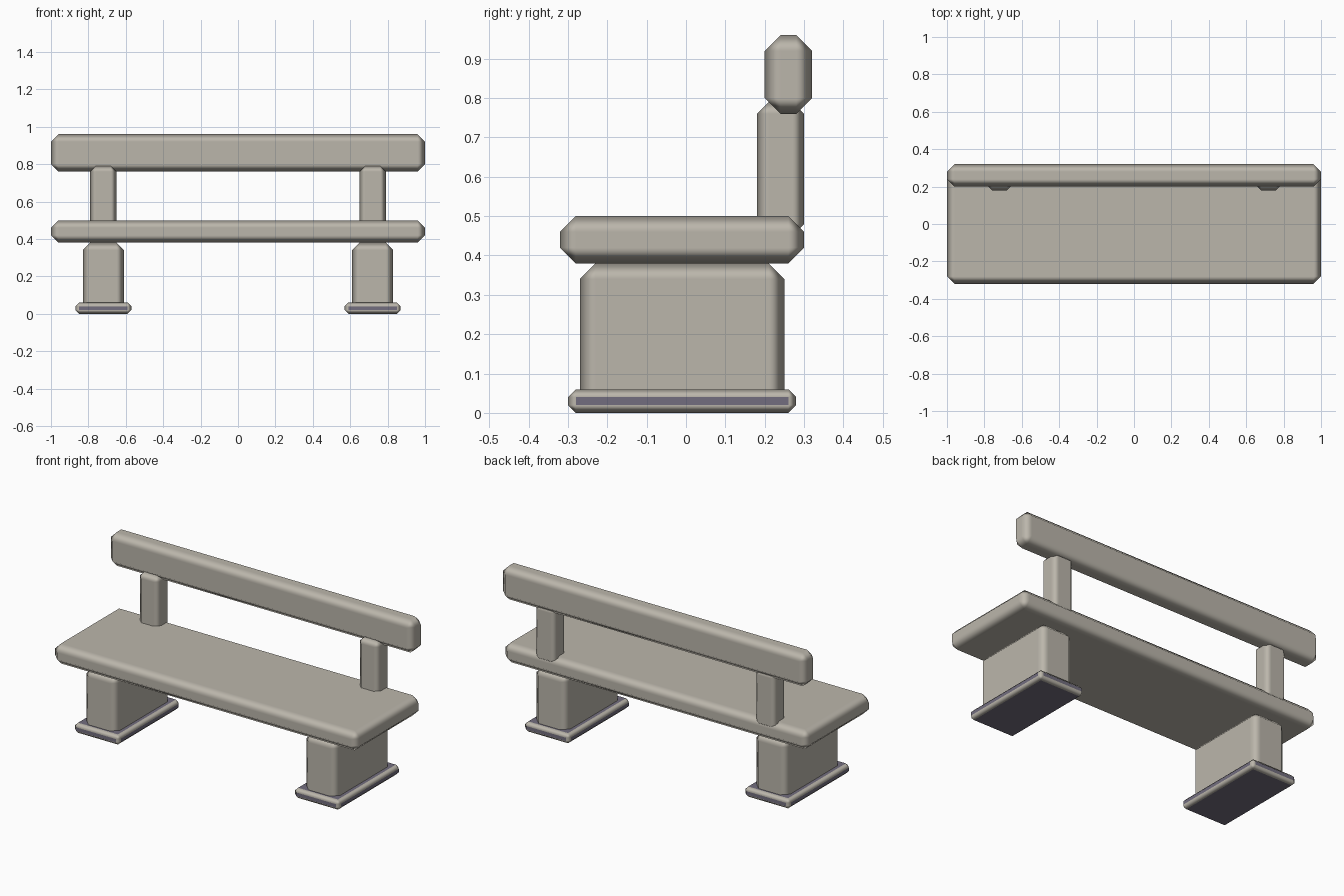
import bpy

if "Cube" in bpy.data.objects:
    bpy.data.objects.remove(bpy.data.objects["Cube"])


def material(name, rgb):
    m = bpy.data.materials.new(name)
    m.diffuse_color = (*rgb, 1)
    m.use_nodes = True
    m.node_tree.nodes["Principled BSDF"].inputs["Base Color"].default_value = m.diffuse_color
    return m


stone = material("stone", (0.50, 0.47, 0.41))
dark = material("dark_stone", (0.17, 0.155, 0.21))


def block(name, x, y, z, chamfer, face_mat=None):
    """Chamfered box from (min, max) ranges; face_mat colours the flat faces only."""
    lo, hi = zip(x, y, z)
    bpy.ops.mesh.primitive_cube_add(size=1, location=[(a + b) / 2 for a, b in zip(lo, hi)])
    ob = bpy.context.object
    ob.name = name
    ob.scale = [b - a for a, b in zip(lo, hi)]
    bpy.ops.object.transform_apply(location=False, rotation=False, scale=True)
    ob.data.materials.append(stone)
    if face_mat:
        ob.data.materials.append(face_mat)
    for p in ob.data.polygons:
        p.use_smooth = True
        p.material_index = 1 if face_mat else 0
    bev = ob.modifiers.new("chamfer", 'BEVEL')
    bev.width = chamfer
    bev.segments = 1
    bev.material = 0
    bev.harden_normals = True
    return ob


# Long planks
block("seat", (-1, 1), (-0.32, 0.30), (0.38, 0.50), 0.04)
block("backrest", (-1, 1), (0.20, 0.32), (0.76, 0.96), 0.04)

# Supports on both sides
for side, cx in (("left", -0.72), ("right", 0.72)):
    block(side + "_foot", (cx - 0.15, cx + 0.15), (-0.30, 0.28), (0, 0.06), 0.02, dark)
    block(side + "_leg", (cx - 0.11, cx + 0.11), (-0.27, 0.25), (0.001, 0.38), 0.04)
    block(side + "_back_post", (cx - 0.07, cx + 0.07), (0.18, 0.30), (0.45, 0.79), 0.03)
